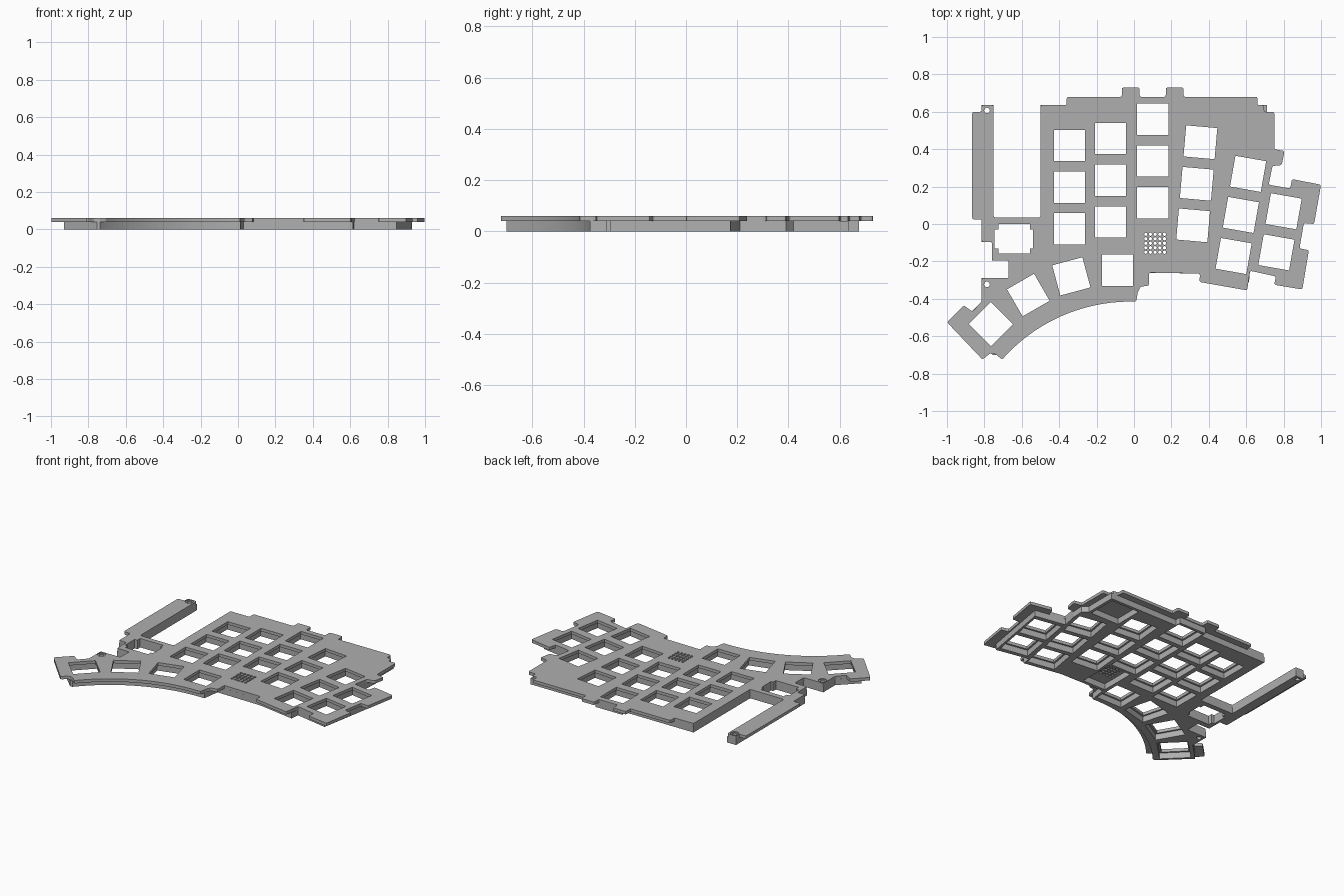
import bpy, bmesh
from math import sin, cos, radians, pi
from mathutils import Vector, Matrix

if "Cube" in bpy.data.objects:
    bpy.data.objects.remove(bpy.data.objects["Cube"], do_unlink=True)

BASE, TOP = 0.04, 0.06      # underside and top of the plate
HOLE, POCKET = 0.167, 0.19  # switch hole and the wider pocket below it

grey = bpy.data.materials.new("plain grey")
grey.use_nodes = True
grey.diffuse_color = (0.43, 0.43, 0.43, 1)
grey.node_tree.nodes["Principled BSDF"].inputs["Base Color"].default_value = grey.diffuse_color


def prism(bm, points, z0, z1):
    """Extrude a flat outline from z0 to z1."""
    face = bm.faces.new([bm.verts.new((x, y, z0)) for x, y in points])
    moved = bmesh.ops.extrude_face_region(bm, geom=[face])["geom"]
    verts = [v for v in moved if isinstance(v, bmesh.types.BMVert)]
    bmesh.ops.translate(bm, verts=verts, vec=(0, 0, z1 - z0))


def make(name, prisms, rounding=0):
    bm = bmesh.new()
    for points, z0, z1 in prisms:
        prism(bm, points, z0, z1)
    bmesh.ops.recalc_face_normals(bm, faces=bm.faces)
    if rounding:
        corners = [e for e in bm.edges
                   if abs(e.verts[0].co.z - e.verts[1].co.z) > 0.001
                   and e.calc_face_angle(0) > radians(30)]
        bmesh.ops.bevel(bm, geom=corners, offset=rounding, segments=2,
                        profile=0.5, affect='EDGES', clamp_overlap=True)
    mesh = bpy.data.meshes.new(name)
    bm.to_mesh(mesh)
    bm.free()
    mesh.materials.append(grey)
    obj = bpy.data.objects.new(name, mesh)
    bpy.context.collection.objects.link(obj)
    return obj


def cut(obj, prisms):
    cutter = make("cutter", prisms)
    cutter.hide_render = True
    mod = obj.modifiers.new("cut", 'BOOLEAN')
    mod.operation, mod.solver, mod.object = 'DIFFERENCE', 'EXACT', cutter
    bpy.context.view_layer.objects.active = obj
    bpy.ops.object.modifier_apply(modifier=mod.name)
    bpy.data.objects.remove(cutter, do_unlink=True)


def square(x, y, size, tilt=0):
    turn, h = Matrix.Rotation(radians(tilt), 2), size / 2
    corners = [(-h, -h), (h, -h), (h, h), (-h, h)]
    return [Vector((x, y)) + turn @ Vector(c) for c in corners]


def box(x0, x1, y0, y1):
    return [(x0, y0), (x1, y0), (x1, y1), (x0, y1)]


def disc(x, y, r, sides):
    return [(x + r * cos(2 * pi * i / sides), y + r * sin(2 * pi * i / sides))
            for i in range(sides)]


def thumb_arc(r, end, steps=24):
    angles = [radians(88 + (end - 88) * i / steps) for i in range(steps + 1)]
    return [(-0.02 + r * cos(a), -1.327 + r * sin(a)) for a in angles]


# Left arm, shared by both layers apart from its outer edge
def arm(outer):
    side = [(-0.815, 0.025), (outer, 0.025), (outer, 0.6), (-0.815, 0.6)]
    return ([(-0.815, -0.415), (-0.815, -0.29), (-0.67, -0.29), (-0.67, -0.195),
             (-0.76, -0.195), (-0.76, -0.095), (-0.815, -0.095)]
            + (side if outer < -0.82 else [])
            + [(-0.815, 0.635), (-0.75, 0.635), (-0.75, 0.035), (-0.5, 0.035)])


# Plate outline: back edge, right edge, front edge and thumb corner
back = [(-0.5, 0.635), (-0.36, 0.635), (-0.36, 0.68), (-0.065, 0.68), (-0.065, 0.73),
        (0.03, 0.73), (0.03, 0.68), (0.17, 0.68), (0.17, 0.73), (0.265, 0.73),
        (0.265, 0.68), (0.66, 0.68), (0.66, 0.635), (0.695, 0.635), (0.695, 0.6)]
right = [(0.75, 0.6), (0.75, 0.4), (0.805, 0.39), (0.79, 0.315), (0.74, 0.31),
         (0.72, 0.21), (0.835, 0.19), (0.845, 0.24), (1, 0.21), (0.963, 0),
         (0.908, 0.005), (0.885, -0.13), (0.935, -0.14), (0.9, -0.35)]
front = [(0.75, -0.325), (0.758, -0.28), (0.62, -0.25), (0.605, -0.355), (0.35, -0.31),
         (0.353, -0.265), (0.08, -0.26), (0.08, -0.33), (0.035, -0.335), (0.02, -0.365)]
thumb = [(-0.745, -0.692), (-0.77, -0.692), (-0.81, -0.725), (-1, -0.525),
         (-0.91, -0.435), (-0.865, -0.468)]
plate_outline = back + right + front + thumb_arc(0.912, 138.7) + thumb + arm(-0.865)

# Frame outline: the same shape without the overhanging lips
frame_outline = ([(-0.5, 0.635), (0, 0.635), (0, 0.675), (0.2, 0.675), (0.2, 0.635),
                  (0.71, 0.635), (0.71, 0.42), (0.745, 0.39), (0.74, 0.31), (0.72, 0.21),
                  (0.93, 0.173), (0.848, -0.295), (0.62, -0.25), (0.615, -0.31),
                  (0.353, -0.265), (0.03, -0.26)]
                 + thumb_arc(0.952, 138.9) + [(-0.755, -0.7), (-0.93, -0.53)] + arm(-0.815))

# Switch positions: straight and tilted finger columns, then the thumb fan
PITCH = 0.223
keys = []
for x, y, tilt, count in [(-0.345, 0.42, 0, 3), (-0.125, 0.457, 0, 3), (0.1, 0.56, 0, 3),
                          (0.355, 0.437, -5, 3), (0.61, 0.268, -10, 3), (0.8, 0.068, -10, 2)]:
    t = radians(tilt)
    for i in range(count):
        keys.append((x + sin(t) * PITCH * i, y - cos(t) * PITCH * i, tilt))
keys += [(-0.088, -0.247, 0), (-0.335, -0.28, 15), (-0.565, -0.38, 30), (-0.765, -0.535, 45)]

posts = [(-0.786, 0.607), (-0.786, -0.323)]
dial = box(-0.725, -0.555, -0.158, 0)
dial_ears = box(-0.745, -0.54, -0.13, -0.03)
LOW, HIGH = -0.05, 0.1

# Plate with switch holes, dial hole, sound holes and screw holes
plate = make("switch_plate", [(plate_outline, BASE, TOP)], rounding=0.009)
holes = [(square(x, y, HOLE, tilt), LOW, HIGH) for x, y, tilt in keys]
holes += [(disc(0.063 + 0.025 * i, -0.055 - 0.024 * j, 0.009, 8), LOW, HIGH)
          for i in range(5) for j in range(5)]
holes += [(disc(x, y, 0.015, 20), LOW, HIGH) for x, y in posts]
cut(plate, holes + [(dial, LOW, HIGH)])
cut(plate, [(dial_ears, LOW, HIGH)])
cut(plate, [(disc(x, y, 0.026, 20), TOP - 0.006, HIGH) for x, y in posts])

# Ribbed frame below, with wide pockets around every switch
frame = make("ribbed_frame", [(frame_outline, 0, BASE)])
pockets = [(square(x, y, POCKET, tilt), LOW, HIGH) for x, y, tilt in keys]
pockets += [(box(0.48, 0.69, 0.42, 0.615), LOW, HIGH), (box(0.03, 0.2, -0.24, 0), LOW, HIGH)]
pockets += [(disc(x, y, 0.015, 20), LOW, HIGH) for x, y in posts]
cut(frame, pockets + [(dial, LOW, HIGH)])
cut(frame, [(dial_ears, LOW, HIGH)])
